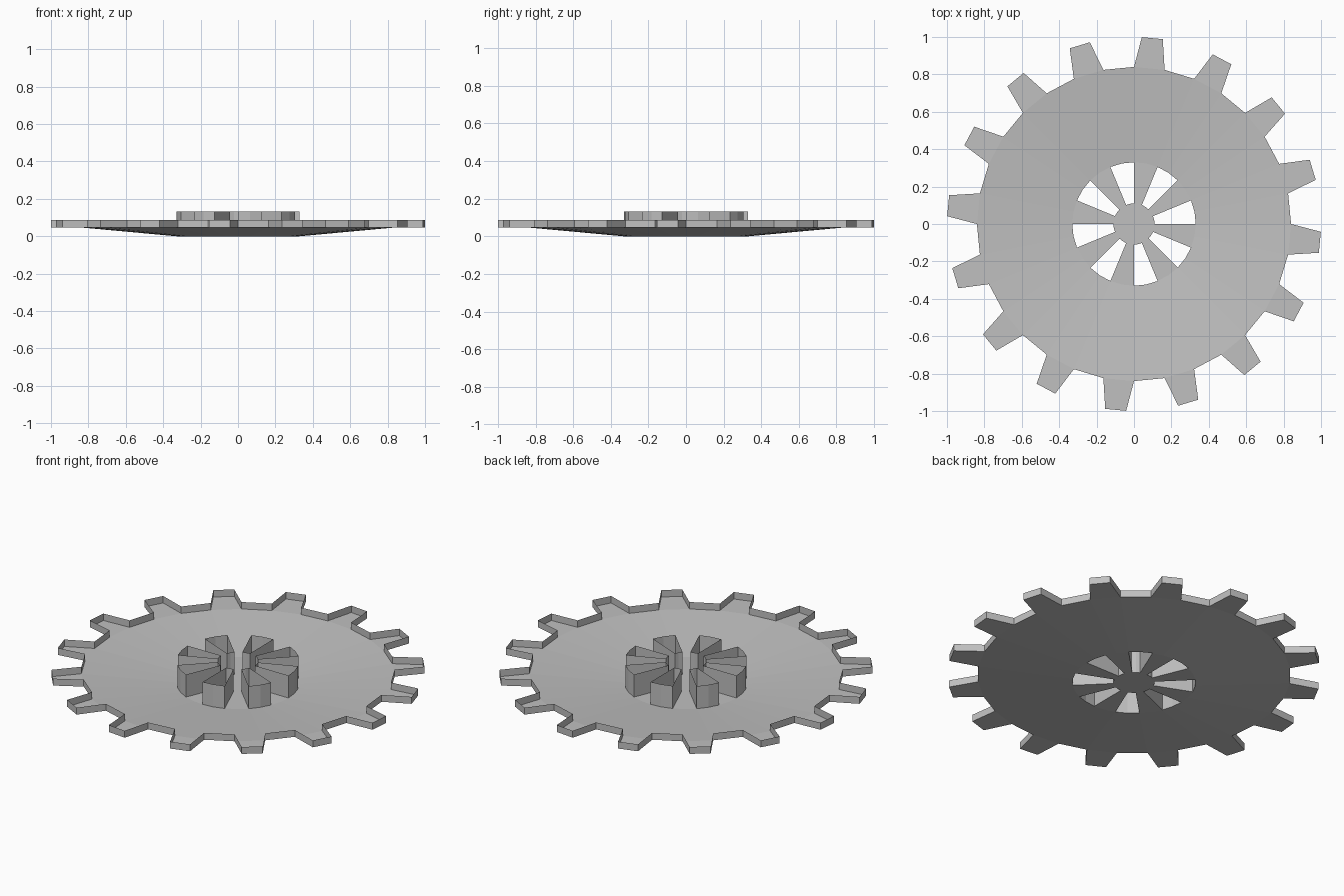
import bpy, bmesh
from math import sin, cos, radians

cube = bpy.data.objects.get("Cube")
if cube:
    bpy.data.objects.remove(cube, do_unlink=True)

STEPS = 32                      # angular divisions of the dish
STEP = 360 / STEPS
HUB_R, SLOT_R, ROOT_R, TIP_R = 0.11, 0.33, 0.84, 1.0
RIM_Z, RIM_TOP, SLOT_TOP = 0.047, 0.088, 0.133
TIP_INSET = 2.4                 # how far each tooth tapers, in degrees

grey = bpy.data.materials.new("plain grey")
grey.use_nodes = True
colour = (0.53, 0.53, 0.53, 1)
grey.diffuse_color = colour
grey.node_tree.nodes["Principled BSDF"].inputs["Base Color"].default_value = colour


def point(r, degrees, z):
    a = radians(degrees)
    return (r * cos(a), r * sin(a), z)


def ring(bm, r, z):
    return [bm.verts.new(point(r, i * STEP, z)) for i in range(STEPS)]


def finish(bm, name):
    mesh = bpy.data.meshes.new(name)
    bm.to_mesh(mesh)
    bm.free()
    mesh.materials.append(grey)
    obj = bpy.data.objects.new(name, mesh)
    bpy.context.collection.objects.link(obj)
    return obj


def wall(name, loops, top):
    """Upright band standing on each closed outline."""
    bm = bmesh.new()
    for loop in loops:
        low = [bm.verts.new(p) for p in loop]
        high = [bm.verts.new((p[0], p[1], top)) for p in loop]
        for i in range(len(loop)):
            j = (i + 1) % len(loop)
            bm.faces.new((low[i], low[j], high[j], high[i]))
    return finish(bm, name)


# Shallow dish with a flat slotted centre and tooth floors
bm = bmesh.new()
hub, middle, root = ring(bm, HUB_R, 0), ring(bm, SLOT_R, 0), ring(bm, ROOT_R, RIM_Z)
bm.faces.new(hub)
outline = []
for i in range(STEPS):
    j = (i + 1) % STEPS
    bm.faces.new((middle[i], root[i], root[j], middle[j]))
    # spokes fill every second pair of divisions, leaving eight slots
    if i % 4 >= 2:
        bm.faces.new((hub[i], middle[i], middle[j], hub[j]))
    # a tooth grows from every odd division
    outline.append(point(ROOT_R, i * STEP, RIM_Z))
    if i % 2:
        tips = [point(TIP_R, i * STEP + TIP_INSET, RIM_Z),
                point(TIP_R, (i + 1) * STEP - TIP_INSET, RIM_Z)]
        outline += tips
        a, b = [bm.verts.new(p) for p in tips]
        bm.faces.new((root[i], a, b, root[j]))
finish(bm, "toothed_dish")

# Thin raised edge following the teeth
wall("rim_wall", [outline], RIM_TOP)

# Open wedge-shaped collars around the eight slots
slots = []
for i in range(0, STEPS, 4):
    angles = [(i + k) * STEP for k in range(3)]
    slots.append([point(SLOT_R, a, 0) for a in angles]
                 + [point(HUB_R, a, 0) for a in reversed(angles)])
wall("slot_collars", slots, SLOT_TOP)
